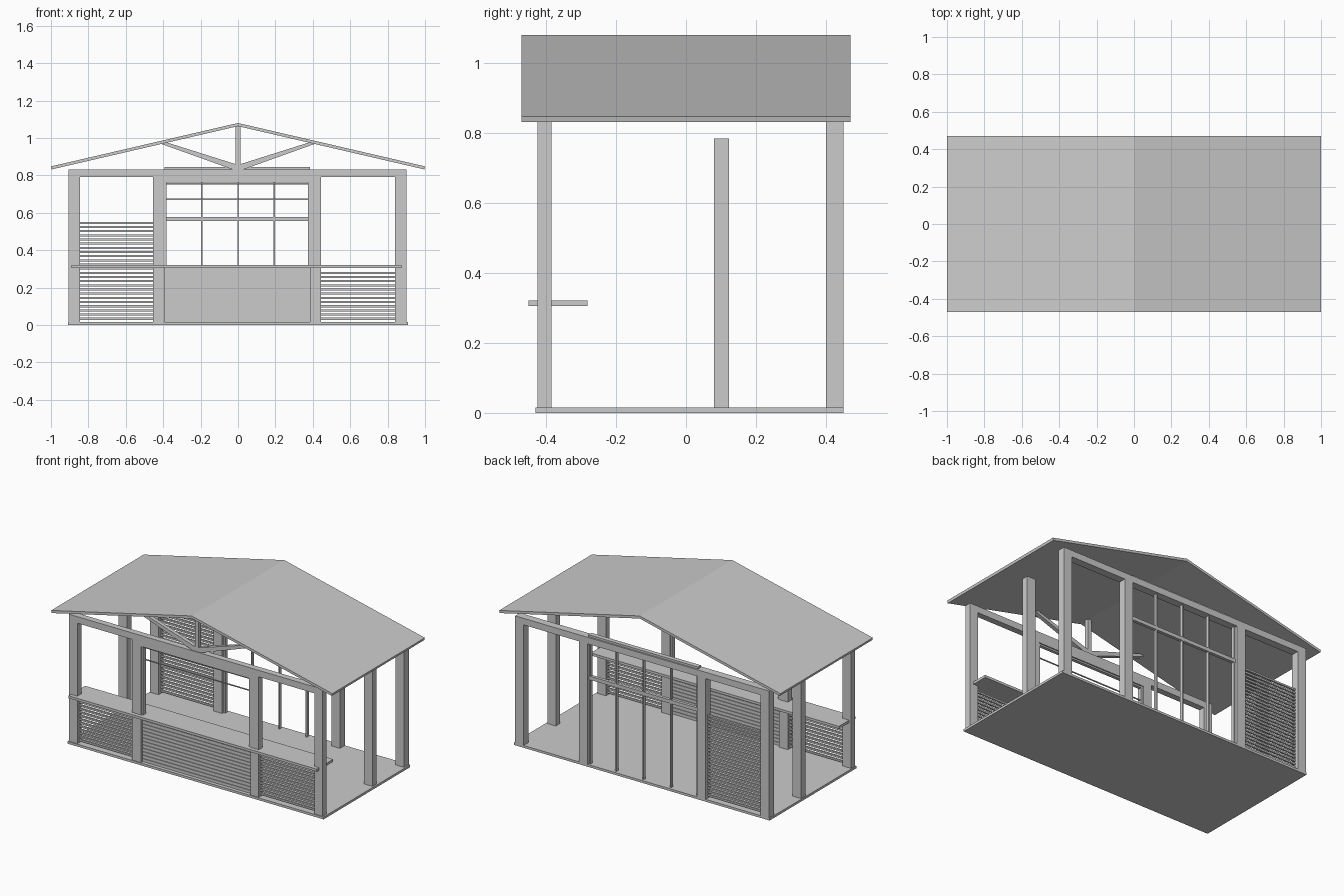
import bpy, bmesh, math

if "Cube" in bpy.data.objects:
    bpy.data.objects.remove(bpy.data.objects["Cube"])


def box(name, x0, x1, y0, y1, z0, z1):
    me = bpy.data.meshes.new(name)
    bm = bmesh.new()
    bmesh.ops.create_cube(bm, size=1)
    for v in bm.verts:
        v.co = ((x0 + x1) / 2 + v.co.x * (x1 - x0),
                (y0 + y1) / 2 + v.co.y * (y1 - y0),
                (z0 + z1) / 2 + v.co.z * (z1 - z0))
    bm.to_mesh(me)
    bm.free()
    ob = bpy.data.objects.new(name, me)
    bpy.context.collection.objects.link(ob)
    return ob


def extruded(name, profile, y0, y1):
    """Closed xz profile extruded along y."""
    me = bpy.data.meshes.new(name)
    bm = bmesh.new()
    face = bm.faces.new([bm.verts.new((x, y0, z)) for x, z in profile])
    res = bmesh.ops.extrude_face_region(bm, geom=[face])
    for g in res["geom"]:
        if isinstance(g, bmesh.types.BMVert):
            g.co.y = y1
    bmesh.ops.recalc_face_normals(bm, faces=bm.faces)
    bm.to_mesh(me)
    bm.free()
    ob = bpy.data.objects.new(name, me)
    bpy.context.collection.objects.link(ob)
    return ob


def slats(name, x0, x1, y, z0, z1, pitch, thick, depth=0.012):
    ob = box(name, x0, x1, y - depth / 2, y + depth / 2, z0, z0 + thick)
    mod = ob.modifiers.new("repeat", 'ARRAY')
    mod.use_relative_offset = False
    mod.use_constant_offset = True
    mod.constant_offset_displace = (0, 0, pitch)
    mod.count = int((z1 - z0 - thick) / pitch + 1.01)
    return ob


# Floor
box("floor", -0.91, 0.91, -0.43, 0.45, 0, 0.015)

# Posts and long beams at front and back
for side, y0, y1 in (("front", -0.425, -0.385), ("back", 0.40, 0.45)):
    for x0, x1 in ((-0.905, -0.845), (-0.455, -0.393), (0.385, 0.445), (0.84, 0.9)):
        box(side + "_post", x0, x1, y0, y1, 0.015, 0.79)
    box(side + "_beam", -0.905, 0.9, y0, y1, 0.79, 0.832)

# Free standing middle posts
for x0, x1 in ((-0.905, -0.845), (0.84, 0.9)):
    box("middle_post", x0, x1, 0.08, 0.123, 0.015, 0.785)

# Roof sheet with gable profile
extruded("roof", [(-1, 0.848), (0, 1.08), (1, 0.848), (0.996, 0.832),
                  (0, 1.063), (-0.996, 0.832)], -0.47, 0.47)

# Front truss
box("king_post", -0.013, 0.013, -0.42, -0.395, 0.832, 1.062)
for s in (-1, 1):
    extruded("truss_brace", [(0, 0.832), (s * 0.03, 0.832), (s * 0.41, 0.968),
                             (s * 0.38, 0.976), (0, 0.856)], -0.42, -0.395)

# Counter top
box("counter", -0.89, 0.875, -0.45, -0.282, 0.305, 0.321)

# Serving opening header and rods
box("serving_header", -0.393, 0.385, -0.425, -0.385, 0.762, 0.79)
box("serving_top_rod", -0.393, 0.385, -0.41, -0.39, 0.75, 0.76)
box("serving_rod", -0.393, 0.385, -0.403, -0.397, 0.669, 0.675)
for x in (-0.388, 0.380):
    box("serving_side_strip", x - 0.007, x + 0.007, -0.42, -0.39, 0.321, 0.762)

# Slatted panels
slats("front_left_slats", -0.845, -0.455, -0.405, 0.028, 0.3, 0.0223, 0.011)
slats("front_right_slats", 0.445, 0.84, -0.405, 0.028, 0.3, 0.0223, 0.011)
slats("back_left_slats", -0.845, -0.455, 0.425, 0.028, 0.56, 0.0223, 0.011)
slats("front_centre_slats", -0.393, 0.385, -0.405, 0.018, 0.305, 0.0223, 0.018)
box("front_centre_panel", -0.393, 0.385, -0.407, -0.403, 0.015, 0.305)

# Back window frame
box("window_top", -0.393, 0.385, 0.41, 0.44, 0.832, 0.845)
box("window_rail", -0.393, 0.385, 0.415, 0.435, 0.555, 0.578)
for x in (-0.385, -0.195, 0, 0.195, 0.377):
    box("window_mullion", x - 0.004, x + 0.004, 0.415, 0.435, 0.015, 0.79)
